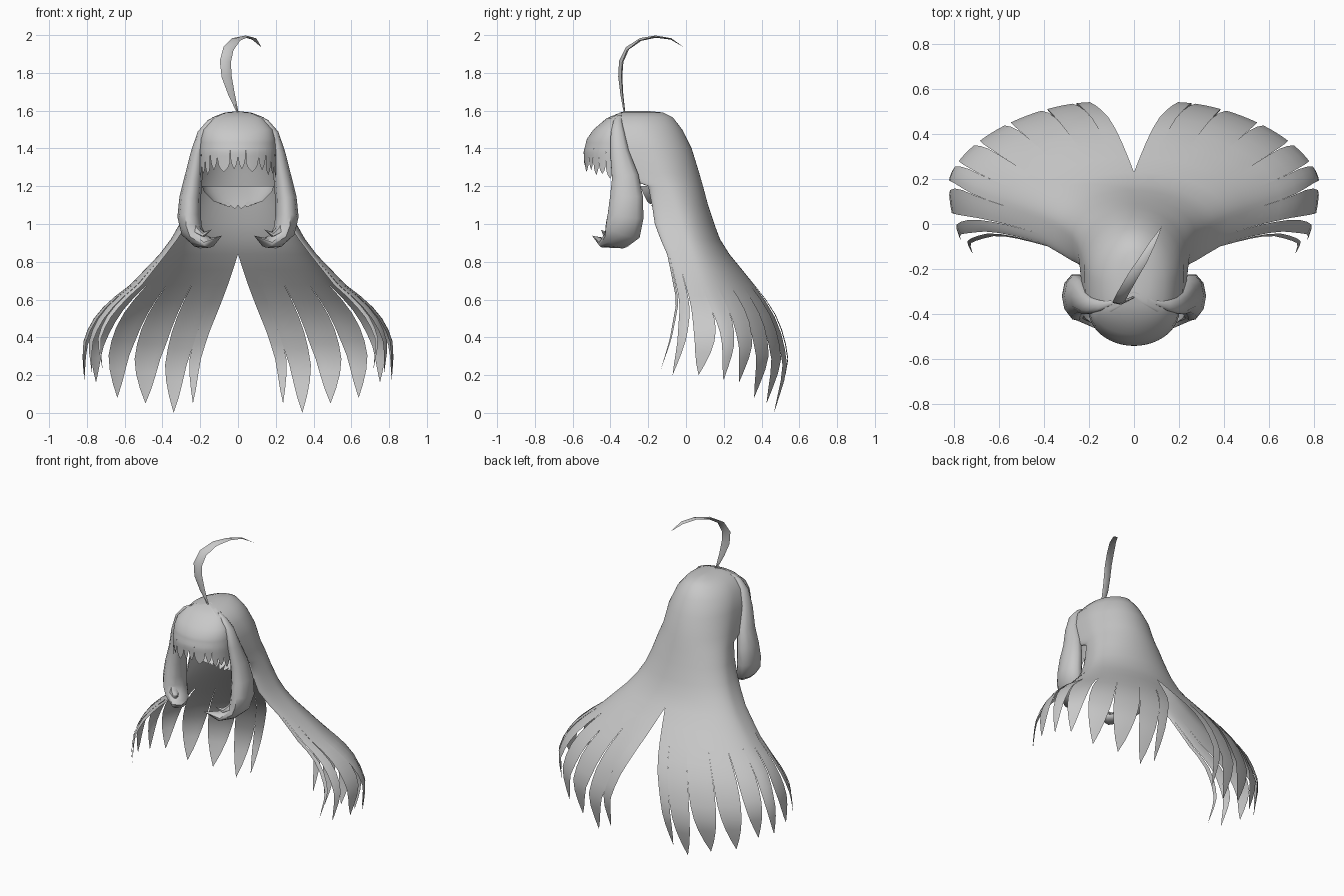
import bpy, bmesh, math
from mathutils import Vector

if "Cube" in bpy.data.objects:
    bpy.data.objects.remove(bpy.data.objects["Cube"])

mat = bpy.data.materials.new("hair_grey")
mat.diffuse_color = (0.58, 0.58, 0.58, 1)
mat.use_nodes = True
mat.node_tree.nodes["Principled BSDF"].inputs["Base Color"].default_value = mat.diffuse_color


def finish(name, bm):
    bmesh.ops.remove_doubles(bm, verts=bm.verts, dist=1e-4)
    bmesh.ops.recalc_face_normals(bm, faces=bm.faces)
    mesh = bpy.data.meshes.new(name)
    bm.to_mesh(mesh)
    bm.free()
    mesh.materials.append(mat)
    ob = bpy.data.objects.new(name, mesh)
    bpy.context.collection.objects.link(ob)
    bpy.context.view_layer.objects.active = ob
    ob.select_set(True)
    bpy.ops.object.shade_smooth_by_angle(angle=math.radians(50))
    ob.select_set(False)


def grid(bm, rows, closed=False):
    vs = [[bm.verts.new(p) for p in r] for r in rows]
    n = len(vs[0])
    for a, b in zip(vs, vs[1:]):
        for i in range(n if closed else n - 1):
            j = (i + 1) % n
            bm.faces.new((a[i], a[j], b[j], b[i]))


def lookup(table, z):
    for a, b in zip(table, table[1:]):
        if z >= b[0]:
            t = (a[0] - z) / (a[0] - b[0])
            return [p + (q - p) * t for p, q in zip(a[1:], b[1:])]
    return table[-1][1:]


def strands(name, table, section, split, locks, cells=4, steps=10):
    """Mirrored shell: shared rows down to split, then tapering locks.
    Each lock is (u start, u end, taper start, tip height, taper power)."""
    bm = bmesh.new()
    end = table[-1][0]
    for sign in (1, -1):
        for u0, u1, s0, tip, power in locks:
            levels = [(r[0], r[0], 1) for r in table if r[0] > split]
            for k in range(steps + 1):
                s = k / steps
                f = 1 - max(0, (s - s0) / (1 - s0)) ** power
                # Lock heights only drift apart once the lock has separated
                d = max(0, (s - 0.2) / 0.8)
                z = split + s * (end - split) + d * (tip - end)
                levels.append((split + s * (end - split), z, f))
            rows = []
            for key, z, f in levels:
                row = []
                for i in range(cells + 1):
                    u = (u0 + u1) / 2 + (i / cells - 0.5) * (u1 - u0) * f
                    x, y = section(u, *lookup(table, key))
                    row.append((sign * x, y, z))
                rows.append(row)
            grid(bm, rows)
    finish(name, bm)


def tube(name, points, ref, sides, signs=(1,)):
    """Tapered strand through (x, y, z, half size a, half size b)."""
    bm = bmesh.new()
    for sign in signs:
        c = [Vector(p[:3]) for p in points]
        rings = []
        for i, p in enumerate(points):
            t = (c[min(i + 1, len(c) - 1)] - c[max(i - 1, 0)]).normalized()
            a = t.cross(Vector(ref)).normalized()
            b = t.cross(a)
            ring = []
            for k in range(sides):
                w = 2 * math.pi * k / sides
                v = c[i] + a * p[3] * math.cos(w) + b * p[4] * math.sin(w)
                ring.append((sign * v.x, v.y, v.z))
            rings.append(ring)
        grid(bm, rings, closed=True)
    finish(name, bm)


# Long back hair: height, back edge x and y, side x and y, front edge x and y
back = [
    (1.598, 0, -.20, 0, -.25, 0, -.32),
    (1.590, 0, -.12, .07, -.26, .03, -.35),
    (1.565, 0, -.07, .135, -.26, .10, -.39),
    (1.50, 0, -.02, .188, -.25, .17, -.40),
    (1.40, 0, .03, .22, -.20, .20, -.40),
    (1.27, 0, .07, .235, -.15, .215, -.39),
    (1.20, 0, .09, .25, -.10, .22, -.20),
    (1.10, 0, .117, .275, -.06, .24, -.18),
    (1.00, 0, .15, .31, -.03, .27, -.165),
    (0.92, 0, .18, .355, 0, .32, -.135),
    (0.84, 0, .23, .415, .03, .38, -.10),
    (0.70, .045, .345, .55, .08, .49, -.07),
    (0.55, .10, .46, .695, .13, .60, -.05),
    (0.40, .16, .522, .785, .18, .68, -.07),
    (0.25, .20, .545, .825, .19, .715, -.09),
    (0.03, .21, .48, .82, .17, .69, -.14),
]


def back_section(u, xb, yb, w, ys, xf, yf):
    if u < 0.7:
        t = u / 0.7 * math.pi / 2
        e = 1 + min(0.2, xb * 1.2)
        return (xb + (w - xb) * math.sin(t) ** e,
                ys + (yb - ys) * max(0, math.cos(t)) ** e)
    t = (u - 0.7) / 0.3 * math.pi / 2
    return xf + (w - xf) * math.cos(t), ys - (ys - yf) * math.sin(t)


strands("back_hair", back, back_section, 0.84, [
    (0, .07, .45, .05, 2.5), (.07, .18, .4, 0, 2.6), (.18, .31, .4, .05, 2.6),
    (.31, .44, .35, .08, 2.6), (.44, .57, .3, .16, 2.5), (.57, .71, .3, .17, 2.5),
    (.71, .82, .25, .20, 2.4), (.82, .92, .05, .20, 1.7), (.92, 1, 0, .23, 1.3)])

# Fringe over the forehead: height, half width, middle y, depth
fringe = [(1.599, 0, -.30, 0), (1.585, .078, -.335, .025), (1.56, .13, -.365, .055),
          (1.50, .183, -.38, .11), (1.45, .197, -.38, .145),
          (1.38, .203, -.38, .162), (1.25, .20, -.38, .158)]


def arc_section(u, w, y, d):
    return w * math.sin(u * math.pi / 2), y - d * math.cos(u * math.pi / 2)


strands("fringe", fringe, arc_section, 1.45, [
    (0, .13, .25, 1.29, 3.5), (.13, .36, .4, 1.275, 4), (.36, .52, .2, 1.285, 3.5),
    (.52, .66, .45, 1.26, 4), (.66, .82, .5, 1.265, 4), (.82, 1, .5, 1.24, 4)])

# Scooped hair at the nape: height, half width, side y, middle depth
nape = [(1.20, .19, -.24, -.27), (1.17, .18, -.23, -.20), (1.13, .14, -.21, -.11),
        (1.08, .08, -.19, -.01)]
strands("nape_hair", nape, arc_section, 1.13,
        [(i / 4, (i + 1) / 4, .4, 1.08 + .008 * i, 3) for i in range(4)],
        cells=2, steps=5)

# Side locks curling forward, with a second small tip
tube("side_lock", [
    (.10, -.35, 1.575, .004, .01), (.15, -.362, 1.54, .014, .024),
    (.190, -.362, 1.48, .025, .038),
    (.214, -.352, 1.38, .035, .052), (.235, -.322, 1.25, .047, .074),
    (.253, -.315, 1.14, .057, .092), (.259, -.32, 1.04, .062, .10),
    (.245, -.335, .965, .058, .10), (.207, -.37, .916, .042, .08),
    (.15, -.43, .90, .025, .045), (.085, -.497, .938, 0, 0)],
    (0, 1, 0), 10, (1, -1))
tube("side_lock_tip", [
    (.24, -.36, 1.00, .025, .04), (.21, -.40, .955, .022, .03),
    (.18, -.425, .945, .014, .018), (.14, -.45, .97, 0, 0)],
    (0, 1, 0), 6, (1, -1))

# Curved strand standing on the crown
tube("crown_strand", [
    (0, -.325, 1.585, .004, .004), (-.035, -.34, 1.69, .008, .018),
    (-.06, -.348, 1.78, .011, .027), (-.067, -.343, 1.86, .012, .030),
    (-.05, -.31, 1.93, .010, .028), (-.01, -.24, 1.977, .008, .024),
    (.04, -.16, 1.992, .006, .02), (.085, -.08, 1.98, .004, .013),
    (.125, -.01, 1.935, 0, 0)],
    (1, .2, 0), 4)
